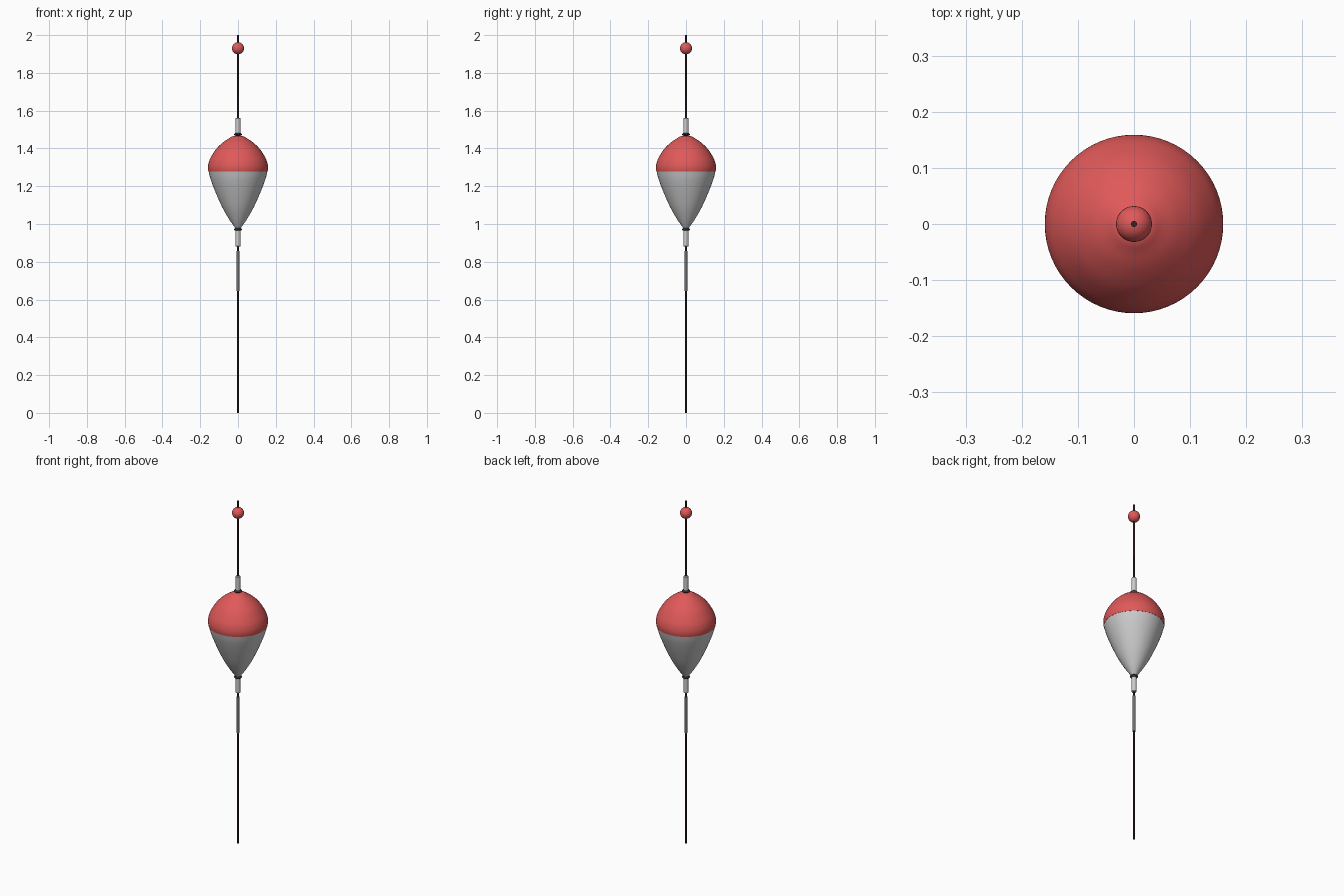
import bpy, bmesh, math

if "Cube" in bpy.data.objects:
    bpy.data.objects.remove(bpy.data.objects["Cube"])


def material(name, rgb):
    m = bpy.data.materials.new(name)
    m.diffuse_color = (*rgb, 1)
    m.use_nodes = True
    m.node_tree.nodes["Principled BSDF"].inputs["Base Color"].default_value = m.diffuse_color
    return m


red = material("red_paint", (0.75, 0.1, 0.1))
dark = material("dark_rod", (0.04, 0.015, 0.015))
black = material("black_ring", (0.03, 0.03, 0.03))
gray = material("dark_sleeve", (0.16, 0.16, 0.16))


def smooth_profile(pts, steps=5):
    """Catmull-Rom curve through (radius, z) points."""
    p = [pts[0]] + pts + [pts[-1]]
    out = []
    for a, b, c, d in zip(p, p[1:], p[2:], p[3:]):
        for i in range(steps):
            t = i / steps
            out.append(tuple(0.5 * (2 * q + (r - o) * t + (2 * o - 5 * q + 4 * r - s) * t * t
                                    + (3 * q - o - 3 * r + s) * t ** 3)
                             for o, q, r, s in zip(a, b, c, d)))
    return out + [pts[-1]]


def lathe(name, profile, mat=None, sides=32):
    """Revolve a bottom-to-top (radius, z) profile around z, capping both ends."""
    bm = bmesh.new()
    rings = [[bm.verts.new((r * math.cos(2 * math.pi * i / sides),
                            r * math.sin(2 * math.pi * i / sides), z))
              for i in range(sides)] for r, z in profile]
    for lo, hi in zip(rings, rings[1:]):
        for i in range(sides):
            j = (i + 1) % sides
            bm.faces.new((lo[i], lo[j], hi[j], hi[i]))
    bm.faces.new(rings[0][::-1])
    bm.faces.new(rings[-1])
    me = bpy.data.meshes.new(name)
    bm.to_mesh(me)
    bm.free()
    ob = bpy.data.objects.new(name, me)
    bpy.context.collection.objects.link(ob)
    if mat:
        me.materials.append(mat)
    bpy.context.view_layer.objects.active = ob
    ob.select_set(True)
    bpy.ops.object.shade_smooth_by_angle(angle=math.radians(35))
    ob.select_set(False)
    return ob


def tube(name, r, z0, z1, mat=None, bevel=0.0, sides=24):
    pts = [(r, z0), (r, z1)]
    if bevel:
        pts = [(r - bevel, z0), (r, z0 + bevel), (r, z1 - bevel), (r - bevel, z1)]
    return lathe(name, pts, mat, sides)


def ball(name, r, z, mat, height=None):
    h = height or r
    n = 16
    pts = [(r * math.sin(math.pi * (i + 0.1) / (n + 0.2)),
            z - h * math.cos(math.pi * (i + 0.1) / (n + 0.2))) for i in range(n + 1)]
    return lathe(name, pts, mat)


# Float body: gray lower cone and red cap
lathe("lower_body", smooth_profile([(0.012, 0.975), (0.023, 0.99), (0.047, 1.025), (0.079, 1.08),
                                    (0.105, 1.135), (0.128, 1.19), (0.146, 1.24), (0.156, 1.279)]), sides=64)
lathe("red_cap", smooth_profile([(0.1565, 1.277), (0.159, 1.295), (0.157, 1.317), (0.147, 1.347), (0.118, 1.394),
                                 (0.082, 1.430), (0.05, 1.452), (0.034, 1.462), (0.016, 1.467)]), red, 64)

# Dark rings and gray collars at each end of the body
for label, ring_z, z0, z1 in (("upper", 1.474, 1.474, 1.562), ("lower", 0.972, 0.88, 0.972)):
    ball(label + "_ring", 0.021, ring_z, black, 0.009)
    tube(label + "_collar", 0.0135, z0, z1, None, 0.003)

# Stem, antenna and line sleeve
tube("lower_stem", 0.0048, 0.0, 1.0, dark)
tube("upper_stem", 0.0048, 1.44, 1.69, black)
tube("antenna", 0.0052, 1.69, 2.0, dark)
tube("line_sleeve", 0.008, 0.644, 0.857, gray, 0.001)

# Red bead near the tip
ball("tip_bead", 0.032, 1.93, red)
